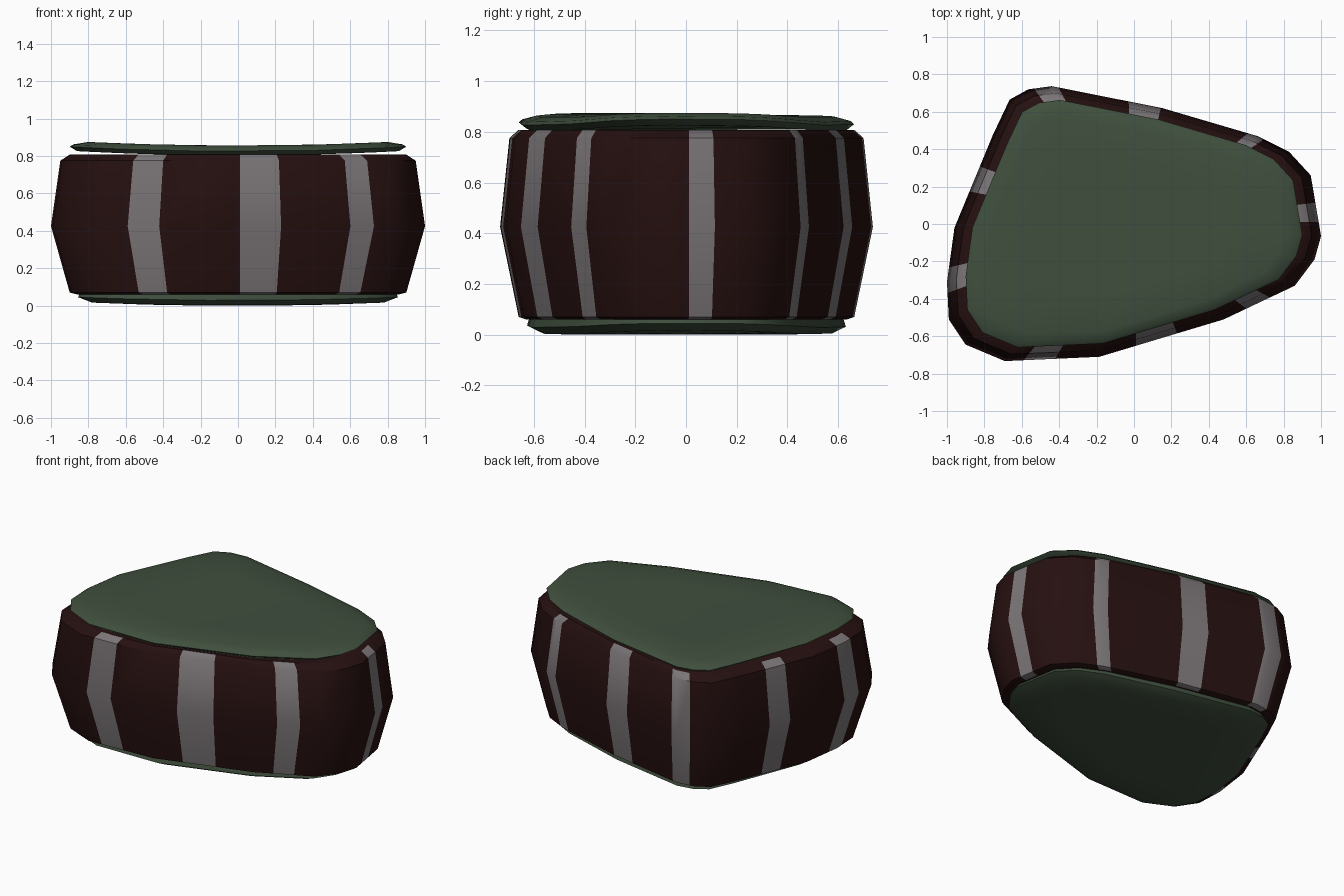
import bpy, bmesh, math

if "Cube" in bpy.data.objects:
    bpy.data.objects.remove(bpy.data.objects["Cube"])

# Rounded triangular outline at mid height (counter-clockwise)
OUT = [(1.0, -.065), (.945, .26), (.83, .385), (.66, .47), (.15, .62), (-.44, .737), (-.565, .72),
       (-.665, .665), (-.755, .475), (-.96, -.02), (-1.0, -.31), (-.99, -.51), (-.90, -.645),
       (-.69, -.733), (-.185, -.71), (.48, -.51), (.86, -.33), (.965, -.19)]
# Angular range (degrees) of each pale stripe
STRIPES = [(.7, 6.7), (33, 38.5), (77, 92.5), (119, 126.5), (159.5, 168.8),
           (193.2, 200.3), (231, 239.7), (271, 291.5), (323, 331.6)]


def angle(p):
    return math.degrees(math.atan2(p[1], p[0])) % 360


def on_outline(a):
    """Point where a ray at angle a meets the outline."""
    c, s = math.cos(math.radians(a)), math.sin(math.radians(a))
    for i, p in enumerate(OUT):
        q = OUT[(i + 1) % len(OUT)]
        dx, dy = q[0] - p[0], q[1] - p[1]
        den = c * dy - s * dx
        r = (p[0] * dy - p[1] * dx) / den
        t = (p[0] * s - p[1] * c) / den
        if r > 0 and -1e-6 <= t <= 1:
            return (r * c, r * s)


def material(name, col):
    m = bpy.data.materials.new(name)
    m.diffuse_color = (*col, 1)
    m.use_nodes = True
    m.node_tree.nodes["Principled BSDF"].inputs["Base Color"].default_value = m.diffuse_color
    return m


def loft(name, pts, rings, mats, bend=0, rule=None, smooth=40):
    """Stack scaled copies of an outline, from bottom to top, and cap both ends."""
    bm = bmesh.new()
    loops = [[bm.verts.new((x * s, y * s, z + bend * (x * s / .8) ** 2)) for x, y in pts]
             for s, z in rings]
    n = len(pts)
    for lo, hi in zip(loops, loops[1:]):
        for i in range(n):
            j = (i + 1) % n
            f = bm.faces.new((lo[i], lo[j], hi[j], hi[i]))
            if rule:
                f.material_index = rule(f.calc_center_median())
    bm.faces.new(loops[0][::-1])
    bm.faces.new(loops[-1])
    me = bpy.data.meshes.new(name)
    bm.to_mesh(me)
    bm.free()
    for m in mats:
        me.materials.append(m)
    ob = bpy.data.objects.new(name, me)
    bpy.context.collection.objects.link(ob)
    bpy.ops.object.select_all(action='DESELECT')
    ob.select_set(True)
    bpy.context.view_layer.objects.active = ob
    bpy.ops.object.shade_smooth_by_angle(angle=math.radians(smooth))
    return ob


maroon = material("dark maroon", (.019, .005, .005))
grey = material("pale grey", (.2, .18, .185))
green = material("dull green", (.05, .078, .047))

# Striped wall: outline with extra points at the stripe edges
cuts = [on_outline(a) for s in STRIPES for a in s]
wall = sorted([p for p in OUT if all(math.dist(p, c) > .004 for c in cuts)] + cuts, key=angle)
loft("striped_wall", wall, [(.86, .06), (.9, .07), (1, .425), (.95, .775), (.9, .808)], [maroon, grey],
     rule=lambda c: int(any(a < angle(c) < b for a, b in STRIPES)))

# Top pad, slightly dished along x
loft("top_pad", OUT, [(.86, .803), (.9, .825), (.88, .838), (.8, .855), (.5, .855), (.2, .855)], [green],
     bend=.02, smooth=60)

# Bottom pad
loft("bottom_pad", OUT, [(.2, 0), (.5, 0), (.78, .002), (.855, .028), (.84, .065)], [green],
     bend=.015, smooth=60)
